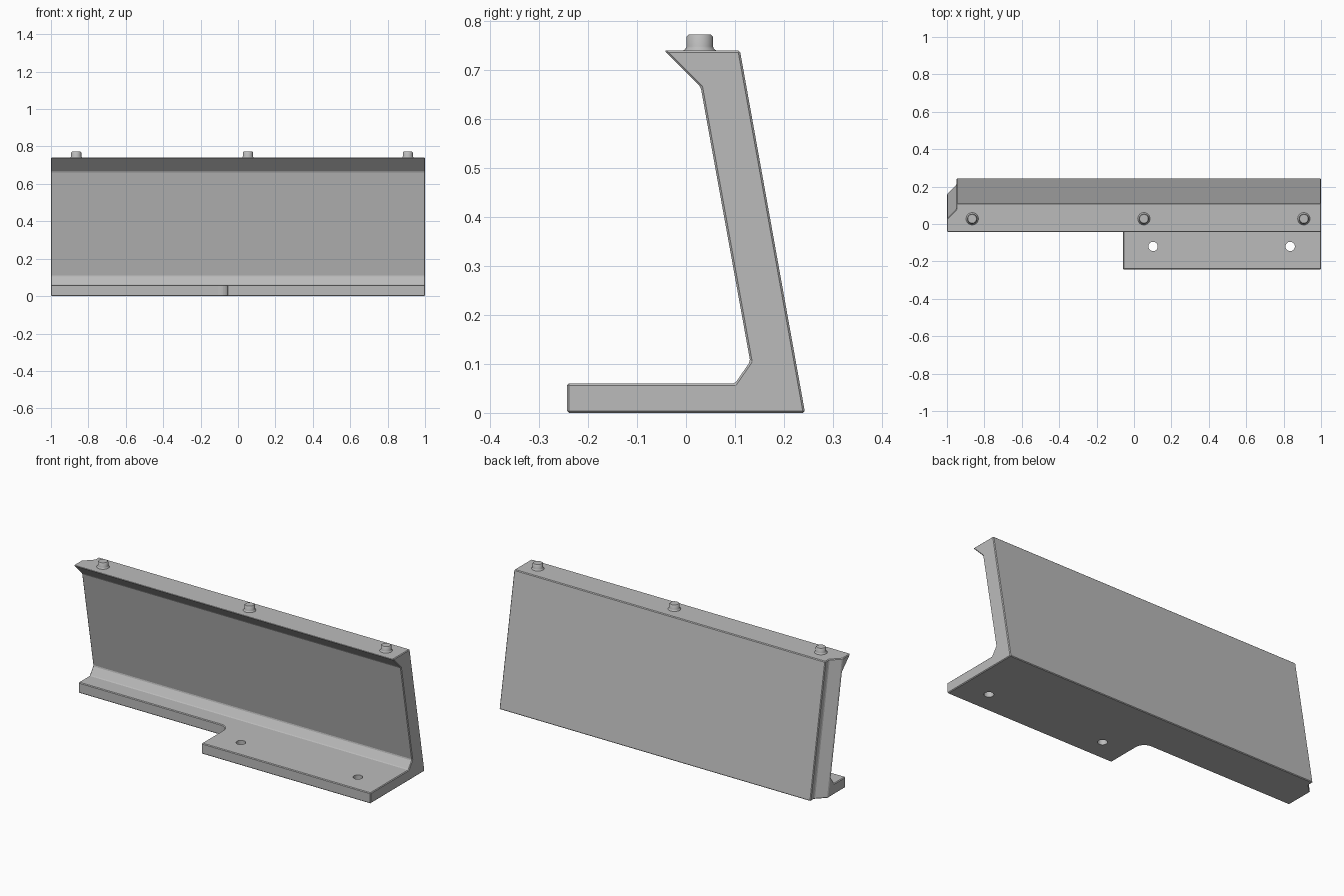
import bpy, bmesh, math

cube = bpy.data.objects.get("Cube")
if cube:
    bpy.data.objects.remove(cube, do_unlink=True)

grey = bpy.data.materials.new("plain grey")
grey.use_nodes = True
grey.diffuse_color = (0.5, 0.5, 0.5, 1)
grey.node_tree.nodes["Principled BSDF"].inputs["Base Color"].default_value = (0.5, 0.5, 0.5, 1)


def prism(name, points, offset):
    """Closed polygon of 3D points swept along an offset vector."""
    bm = bmesh.new()
    face = bm.faces.new([bm.verts.new(p) for p in points])
    swept = bmesh.ops.extrude_face_region(bm, geom=[face])["geom"]
    bmesh.ops.translate(bm, vec=offset, verts=[g for g in swept if isinstance(g, bmesh.types.BMVert)])
    bmesh.ops.recalc_face_normals(bm, faces=bm.faces)
    mesh = bpy.data.meshes.new(name)
    bm.to_mesh(mesh)
    bm.free()
    mesh.materials.append(grey)
    obj = bpy.data.objects.new(name, mesh)
    bpy.context.collection.objects.link(obj)
    return obj


def circle(x, y, z, r, n=32):
    return [(x + r * math.cos(math.tau * i / n), y + r * math.sin(math.tau * i / n), z)
            for i in range(n)]


def cut(target, cutter):
    mod = target.modifiers.new(cutter.name, 'BOOLEAN')
    mod.operation = 'DIFFERENCE'
    mod.solver = 'EXACT'
    mod.object = cutter
    cutter.hide_render = True
    cutter.hide_set(True)


# Leaning wall with top lip and foot, swept along its length
section = [(-0.243, 0), (0.243, 0), (0.11, 0.74), (-0.045, 0.74),
           (0.03, 0.665), (0.131, 0.105), (0.1, 0.06), (-0.243, 0.06)]
bracket = prism("bracket_wall", [(-1, y, z) for y, z in section], (2, 0, 0))

# Cut-back of the foot on the right half, with a rounded inner corner
r = 0.05
step_x = -0.058
corner = [(step_x - r + r * math.cos(a), -r + r * math.sin(a), -0.1)
          for a in (math.pi / 2 * i / 8 for i in range(9))]
outline = [(-1.2, -0.4, -0.1), (step_x, -0.4, -0.1)] + corner + [(-1.2, 0, -0.1)]
cut(bracket, prism("foot_cutter", outline, (0, 0, 0.4)))

# Rebate at the back of the right end, parallel to the leaning wall
lean = (0.11 - 0.243) / 0.74
z0, z1 = -0.1, 0.9
rebate = [(-1.05, 0.11), (-0.95, 0.21), (-0.95, 0.4), (-1.05, 0.4)]
cut(bracket, prism("rebate_cutter", [(x, y + lean * z0, z0) for x, y in rebate],
                   (0, lean * (z1 - z0), z1 - z0)))

# Slightly broken edges
bevel = bracket.modifiers.new("edge_break", 'BEVEL')
bevel.width = 0.004
bevel.segments = 1
bevel.limit_method = 'ANGLE'

# Screw holes in the foot
for i, x in enumerate((0.102, 0.835)):
    cut(bracket, prism(f"hole_cutter_{i + 1}", circle(x, -0.12, -0.1, 0.025), (0, 0, 0.3)))

# Locating pegs on the top: flared foot, shank and chamfered head
peg_profile = [(0.033, 0.735), (0.033, 0.74), (0.029, 0.743), (0.027, 0.748),
               (0.027, 0.768), (0.023, 0.772)]
for i, x in enumerate((-0.865, 0.053, 0.908)):
    bm = bmesh.new()
    rings = [[bm.verts.new(p) for p in circle(x, 0.028, z, rad)] for rad, z in peg_profile]
    for low, high in zip(rings, rings[1:]):
        for j in range(len(low)):
            k = (j + 1) % len(low)
            bm.faces.new((low[j], low[k], high[k], high[j])).smooth = True
    bm.faces.new(rings[0][::-1])
    bm.faces.new(rings[-1])
    for e in bm.edges:
        e.smooth = e.calc_face_angle(0) < math.radians(30)
    mesh = bpy.data.meshes.new("peg")
    bm.to_mesh(mesh)
    bm.free()
    mesh.materials.append(grey)
    bpy.context.collection.objects.link(bpy.data.objects.new(f"peg_{i + 1}", mesh))
